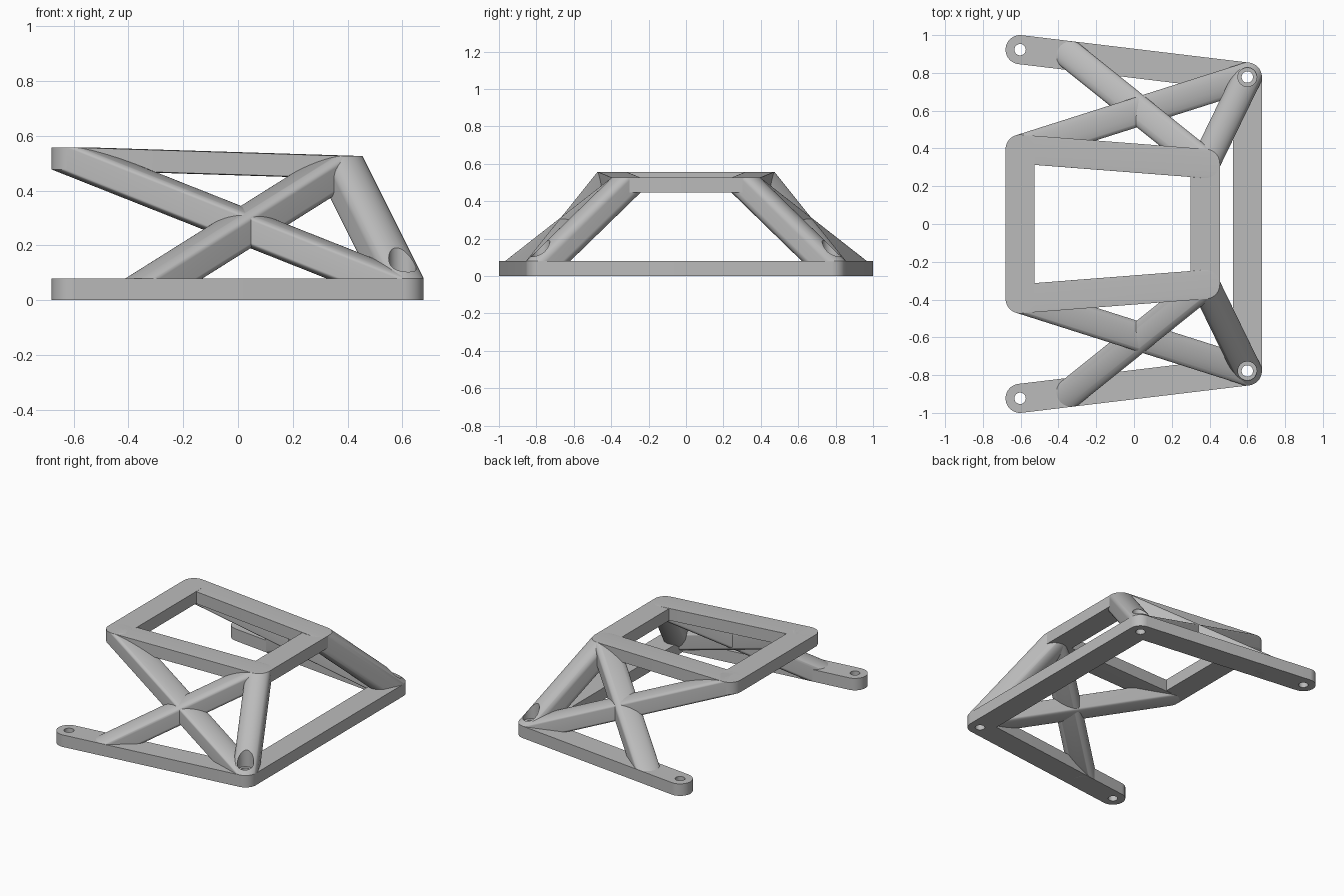
import bpy, bmesh, math
from mathutils import Vector

cube = bpy.data.objects.get("Cube")
if cube:
    bpy.data.objects.remove(cube, do_unlink=True)

RADIUS, THICK, SEGMENTS = 0.077, 0.08, 64
HOLE, BORE = 0.03, 0.05

gray = bpy.data.materials.new("plain_gray")
gray.use_nodes = True
COLOR = (0.5, 0.5, 0.5, 1)
gray.diffuse_color = COLOR
gray.node_tree.nodes["Principled BSDF"].inputs["Base Color"].default_value = COLOR


def add_object(name, bm):
    mesh = bpy.data.meshes.new(name)
    bmesh.ops.recalc_face_normals(bm, faces=bm.faces)
    bm.to_mesh(mesh)
    bm.free()
    obj = bpy.data.objects.new(name, mesh)
    bpy.context.collection.objects.link(obj)
    return obj


def ring(bm, x, y, z, radius):
    steps = [2 * math.pi * i / SEGMENTS for i in range(SEGMENTS)]
    return [bm.verts.new((x + radius * math.cos(a), y + radius * math.sin(a), z))
            for a in steps]


def bar(name, start, end):
    """Convex sweep between two upright discs, given by their bottom centres."""
    bm = bmesh.new()
    for x, y, z in (start, end):
        ring(bm, x, y, z, RADIUS)
        ring(bm, x, y, z + THICK, RADIUS)
    bmesh.ops.convex_hull(bm, input=bm.verts)
    loose = [v for v in bm.verts if not v.link_faces]
    bmesh.ops.delete(bm, geom=loose, context='VERTS')
    bmesh.ops.dissolve_limit(bm, angle_limit=0.001, verts=bm.verts, edges=bm.edges)
    obj = add_object(name, bm)
    obj.data.materials.append(gray)
    return obj


def hole_cutter(spots):
    """Stepped drill: narrow through the base, wide through the struts."""
    bm = bmesh.new()
    profile = [(HOLE, -0.1), (HOLE, THICK), (BORE, THICK), (BORE, 0.7)]
    for x, y in spots:
        rings = [ring(bm, x, y, z, r) for r, z in profile]
        for low, high in zip(rings, rings[1:]):
            for i in range(SEGMENTS):
                j = (i + 1) % SEGMENTS
                bm.faces.new((low[i], low[j], high[j], high[i]))
        bm.faces.new(rings[0][::-1])
        bm.faces.new(rings[-1])
    obj = add_object("hole_cutter", bm)
    obj.hide_render = True
    return obj


def mirrored(point, side):
    return Vector((point[0], point[1] * side, point[2]))


# Joint positions on the +y half
foot = (-0.603, 0.923, 0)
corner = (0.6, 0.778, 0)
brace_foot = (-0.333, 0.89, 0)
top_wide = (-0.603, 0.396, 0.477)
top_narrow = (0.377, 0.32, 0.446)

# Cross members
drilled = [bar("base_cross_bar", mirrored(corner, -1), corner)]
parts = [bar("top_wide_bar", mirrored(top_wide, -1), top_wide),
         bar("top_narrow_bar", mirrored(top_narrow, -1), top_narrow)]

# Mirrored side members
for label, side in (("front", -1), ("back", 1)):
    f, c, b, w, n = (mirrored(p, side) for p in
                     (foot, corner, brace_foot, top_wide, top_narrow))
    parts += [bar(label + "_top_side_bar", w, n),
              bar(label + "_short_brace", b, n)]
    drilled += [bar(label + "_base_arm", f, c),
                bar(label + "_long_brace", w, c),
                bar(label + "_corner_strut", n, c)]

# Screw holes in the base, with clearance through the struts
cutter = hole_cutter([(p[0], p[1] * s) for p in (foot, corner) for s in (-1, 1)])
for obj in drilled:
    mod = obj.modifiers.new("holes", 'BOOLEAN')
    mod.operation = 'DIFFERENCE'
    mod.solver = 'EXACT'
    mod.object = cutter
graph = bpy.context.evaluated_depsgraph_get()
graph.update()
for obj in drilled:
    cut = bpy.data.meshes.new_from_object(obj.evaluated_get(graph))
    obj.modifiers.clear()
    obj.data = cut
bpy.data.objects.remove(cutter, do_unlink=True)

# Smooth round sides, crisp edges
bpy.ops.object.select_all(action='DESELECT')
for obj in parts + drilled:
    obj.select_set(True)
    bpy.context.view_layer.objects.active = obj
bpy.ops.object.shade_smooth_by_angle(angle=math.radians(30))
